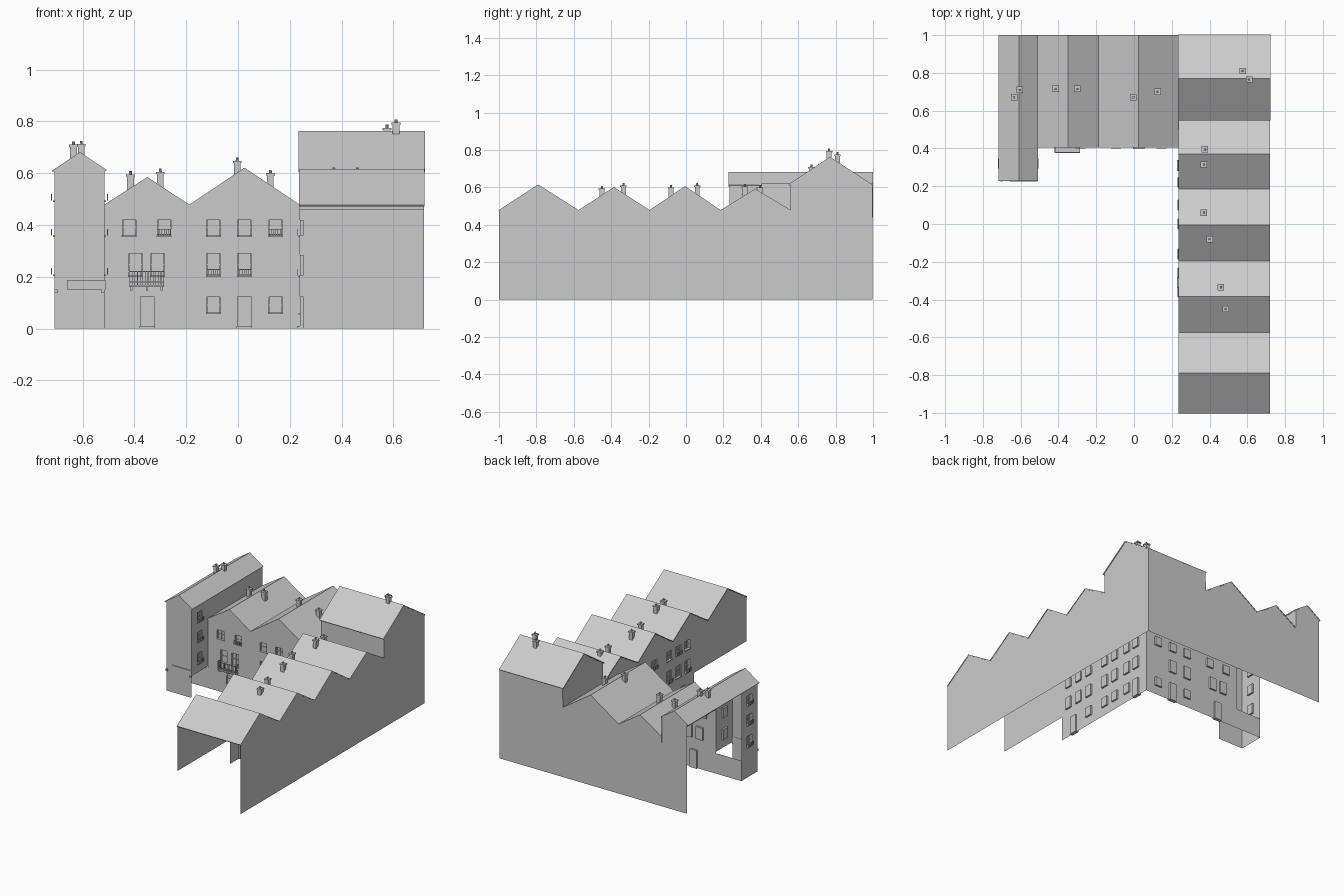
import bpy, bmesh
from mathutils import Vector
from math import pi

if "Cube" in bpy.data.objects:
    bpy.data.objects.remove(bpy.data.objects["Cube"])

def finish(name, bm, thick=0):
    me = bpy.data.meshes.new(name)
    bm.to_mesh(me); bm.free()
    ob = bpy.data.objects.new(name, me)
    bpy.context.collection.objects.link(ob)
    if thick:
        m = ob.modifiers.new("thick", 'SOLIDIFY')
        m.thickness = thick; m.offset = 0
    return ob

def face(bm, pts):
    return bm.faces.new([bm.verts.new(p) for p in pts])

def add_box(bm, lo, hi):
    vs = bmesh.ops.create_cube(bm, size=1)["verts"]
    for v in vs:
        v.co = Vector([(lo[i] + hi[i]) / 2 + v.co[i] * abs(hi[i] - lo[i]) for i in range(3)])

def poly(name, pts):
    bm = bmesh.new(); face(bm, pts)
    return finish(name, bm)

# place(axis, c): maps (along, out, z) to 3D on a plane x=c or y=c; sgn is the outward side
def place(axis, c, sgn):
    return (lambda u, o, z: (c + sgn * o, u, z)) if axis == 'x' else (lambda u, o, z: (u, c + sgn * o, z))

def facade(name, P, u0, u1, z0, z1, wins=(), doors=()):
    """Flat wall with recessed windows (u, z0, z1, guard) and doors (u, height)."""
    W = 0.026
    holes = [(u - W, u + W, a, b) for u, a, b, g in wins] + [(u - W, u + W, z0, h) for u, h in doors]
    us = sorted({u0, u1, *[h[0] for h in holes], *[h[1] for h in holes]})
    zs = sorted({z0, z1, *[h[2] for h in holes], *[h[3] for h in holes]})
    bm = bmesh.new()
    for a, b in zip(us, us[1:]):
        for c, d in zip(zs, zs[1:]):
            m, n = (a + b) / 2, (c + d) / 2
            if not any(h[0] < m < h[1] and h[2] < n < h[3] for h in holes):
                face(bm, [P(a, 0, c), P(b, 0, c), P(b, 0, d), P(a, 0, d)])
    D = -0.012
    for a, b, c, d in holes:
        ring = [(a, c), (b, c), (b, d), (a, d)]
        for (p, q), (r, s) in zip(ring, ring[1:] + ring[:1]):
            face(bm, [P(p, 0, q), P(r, 0, s), P(r, D, s), P(p, D, q)])
        face(bm, [P(p, D, q) for p, q in ring])
    bmesh.ops.remove_doubles(bm, verts=bm.verts, dist=1e-5)
    finish(name, bm)
    # sashes, sills, guards and door steps
    bm = bmesh.new()
    for u, a, b, guard in wins:
        mid = (a + b) / 2
        add_box(bm, P(u - W, D, mid - .002), P(u + W, D + .005, mid + .002))
        add_box(bm, P(u - .002, D, a), P(u + .002, D + .004, b))
        for s in (-1, 1):
            add_box(bm, P(u + s * W, D, a), P(u + s * (W - .004), D + .006, b))
        add_box(bm, P(u - W - .003, 0, a - .006), P(u + W + .003, .006, a))
        if guard:
            for z in (a + .002, a + .022):
                add_box(bm, P(u - W, .010, z), P(u + W, .013, z + .003))
            for i in range(7):
                x = u - W + i * W / 3
                add_box(bm, P(x - .001, .010, a), P(x + .001, .013, a + .025))
    for u, h in doors:
        add_box(bm, P(u - W - .004, 0, 0), P(u + W + .004, .012, .01))
        add_box(bm, P(u - W, D, h - .025), P(u + W, D + .005, h - .021))
    if wins or doors:
        finish(name + "_joinery", bm)

def gables(name, P, prof):
    bm = bmesh.new()
    for i in range(0, len(prof) - 2, 2):
        face(bm, [P(u, 0, z) for u, z in prof[i:i + 3]])
    finish(name, bm)

def roof(name, P, prof, a, b):
    bm = bmesh.new()
    for (u, z), (v, w) in zip(prof, prof[1:]):
        face(bm, [P(u, a, z), P(v, a, w), P(v, b, w), P(u, b, z)])
    bmesh.ops.remove_doubles(bm, verts=bm.verts, dist=1e-5)
    finish(name, bm, .007)

E = .475
east = [(-1, E), (-.79, .612), (-.575, E), (-.385, .598), (-.195, E), (-.005, .603), (.185, E), (.37, .588), (.56, E)]
north = [(.237, E), (.025, .618), (-.188, E), (-.35, .582), (-.515, E)]
ax, ay = place('x', 0, 1), place('y', 0, 1)

# east terrace: back wall, street facade, open shop end
west_face = place('x', .24, -1)
facade("east_rear_wall", place('x', .718, 1), -1, .56, 0, E)
gables("east_rear_gables", place('x', .718, 1), east)
gables("east_street_gables", west_face, east)
cols = (-.36, -.26, -.16, 0, .10, .22, .31)
wins = [(y, .36, .42, i % 2) for i, y in enumerate(cols)] + [(y, .205, .285, 1 - i % 2) for i, y in enumerate(cols)]
wins += [(y, .06, .125, 0) for y in (-.16, 0, .10, .22)]
facade("east_street_facade", west_face, -.43, .41, 0, E, wins, [(-.31, .125), (.31, .125)])
facade("east_shop_upper_wall", west_face, -1, -.43, .17, E)
roof("east_roofs", ay and (lambda u, o, z: (o, u, z)), east, .235, .72)

# tall corner house
tall = [(.56, .617), (.77, .757), (.998, .607)]
for nm, x, base in (("corner_rear_wall", .718, 0), ("corner_street_gable", .24, E)):
    poly(nm, [(x, .56, base)] + [(x, y, z) for y, z in tall] + [(x, .998, base)])
poly("corner_side_wall", [(.24, .56, .46), (.718, .56, .46), (.718, .56, .617), (.24, .56, .617)])
roof("corner_roof", lambda u, o, z: (o, u, z), [(.55, .612), (.77, .76), (1, .608)], .234, .722)

# north terrace
south_face = place('y', .41, -1)
wins = [(x, .36, .42, g) for x, g in ((-.42, 0), (-.285, 1), (-.095, 0), (.025, 0), (.145, 1))]
wins += [(x, .205, .29, g) for x, g in ((-.095, 1), (.025, 1), (-.395, 0), (-.31, 0))]
wins += [(x, .062, .122, 0) for x in (-.095, .145)]
facade("north_street_facade", south_face, -.515, .24, 0, E, wins, [(.025, .125), (-.35, .125)])
gables("north_street_gables", south_face, north)
roof("north_roofs", lambda u, o, z: (u, o, z), north, .405, 1)

# rear wall of north side, following all roofs
rear = [(.718, 0), (.718, .607), (.24, .607)] + north + [(-.515, .61), (-.61, .675), (-.708, .61), (-.708, 0)]
poly("north_rear_wall", [(x, .998, z) for x, z in rear])

# narrow end house
tw = [(t, a, b, 1) for a, b in ((.21, .28), (.36, .425), (.495, .56)) for t in (.32,)]
poly("end_house_front", [(-.708, .232, 0), (-.515, .232, 0), (-.515, .232, .61), (-.61, .232, .675), (-.708, .232, .61)])
facade("end_house_west", place('x', -.708, -1), .232, .41, 0, .61, tw)
facade("end_house_east", place('x', -.515, 1), .232, .41, .15, .61, tw)
poly("end_house_upper_side", [(-.515, .41, .44), (-.515, 1, .44), (-.515, 1, .61), (-.515, .41, .61)])
poly("end_house_shop_back", [(-.708, .41, 0), (-.515, .41, 0), (-.515, .41, .14), (-.708, .41, .14)])
roof("end_house_roof", lambda u, o, z: (u, o, z), [(-.716, .607), (-.61, .678), (-.509, .61)], .228, 1)
bm = bmesh.new()
add_box(bm, (-.66, .226, .152), (-.512, .234, .187))
for x in (-.702, -.521):
    add_box(bm, (x - .006, .224, .138), (x + .006, .234, .152))
finish("shop_fascia", bm)

# balcony
bm = bmesh.new()
x0, x1, y0 = -.42, -.285, .376
add_box(bm, (x0, y0, .160), (x1, .41, .168))
for x in (-.412, -.352, -.295):
    add_box(bm, (x - .004, .385, .148), (x + .004, .41, .16))
for z in (.178, .218):
    add_box(bm, (x0, y0, z), (x1, y0 + .004, z + .004))
    for x in (x0, x1 - .004):
        add_box(bm, (x, y0, z), (x + .004, .41, z + .004))
for i in range(14):
    x = x0 + .002 + i * (x1 - x0 - .004) / 13
    add_box(bm, (x - .0012, y0 + .001, .168), (x + .0012, y0 + .0035, .22))
for i in range(1, 4):
    for x in (x0 + .002, x1 - .002):
        add_box(bm, (x - .0012, y0 + i * .009, .168), (x + .0012, y0 + i * .009 + .0024, .22))
finish("balcony", bm)

# chimneys: x, y, stack top
stacks = [(.575, .81, .775), (.61, .765, .795), (.375, .395, .60), (.37, .315, .605), (.37, .06, .61),
          (.40, -.08, .60), (.46, -.335, .61), (.485, -.45, .595), (-.415, .715, .595), (-.30, .715, .605),
          (-.003, .67, .647), (.125, .70, .6), (-.635, .67, .71), (-.605, .71, .712)]
for i, (x, y, t) in enumerate(stacks):
    bm = bmesh.new()
    r = .013
    add_box(bm, (x - r, y - r, t - .075), (x + r, y + r, t - .006))
    add_box(bm, (x - r - .004, y - r - .004, t - .008), (x + r + .004, y + r + .004, t))
    vs = bmesh.ops.create_cone(bm, cap_ends=True, segments=8, radius1=.006, radius2=.005, depth=.014)["verts"]
    bmesh.ops.translate(bm, verts=vs, vec=(x, y, t + .006))
    finish(f"chimney_{i + 1}", bm)
